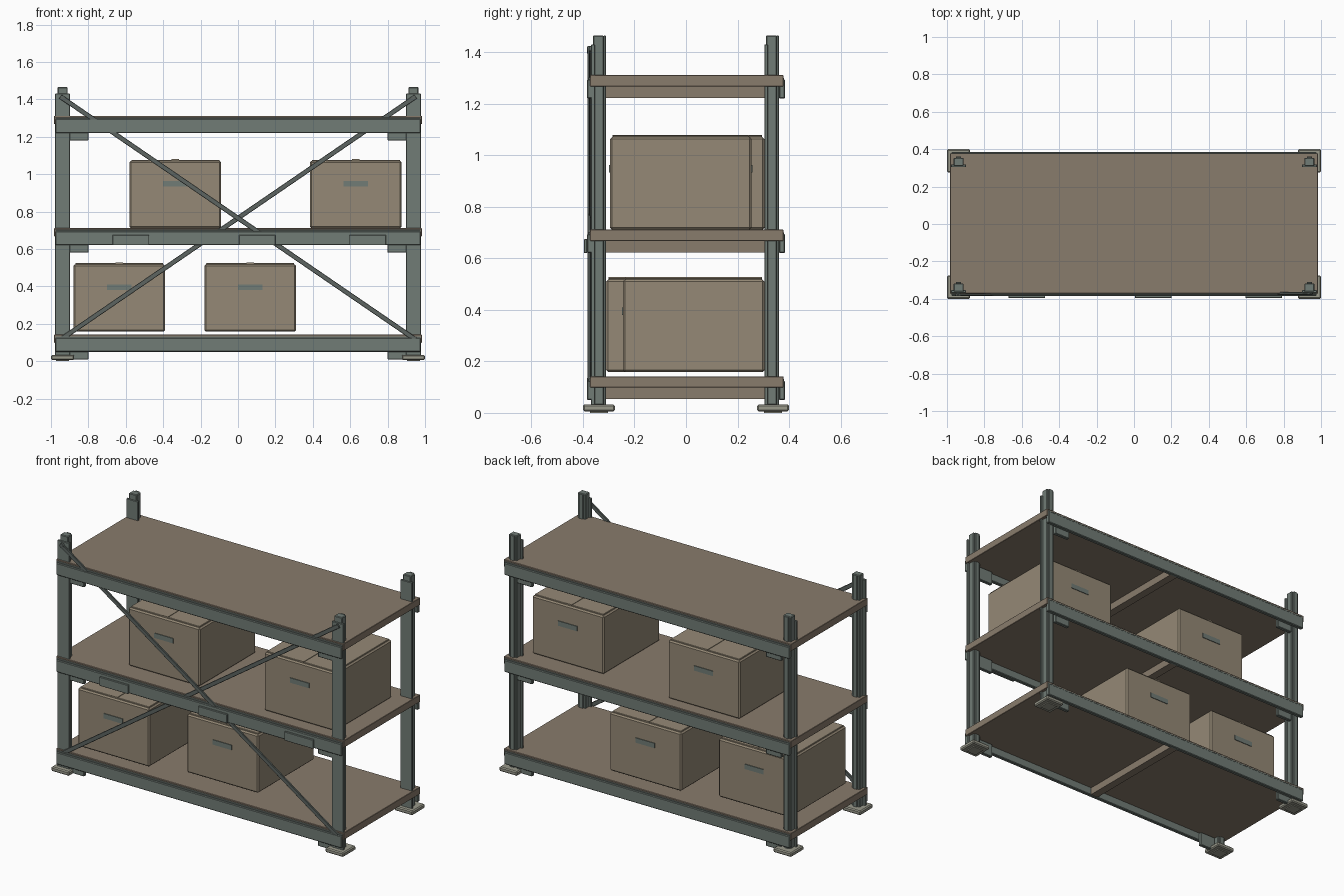
import bpy
import math

if "Cube" in bpy.data.objects:
    bpy.data.objects.remove(bpy.data.objects["Cube"])


def mat(name, rgb):
    m = bpy.data.materials.new(name)
    m.diffuse_color = (*rgb, 1)
    m.use_nodes = True
    m.node_tree.nodes["Principled BSDF"].inputs["Base Color"].default_value = m.diffuse_color
    return m


STEEL = mat("steel", (0.165, 0.20, 0.18))
DARK = mat("dark_steel", (0.11, 0.13, 0.12))
WOOD = mat("deck_board", (0.25, 0.20, 0.15))
CARD = mat("cardboard", (0.30, 0.25, 0.18))
PAD = mat("foot_plate", (0.32, 0.32, 0.26))


def box(name, x, y, z, material, bevel=0.0, rot=0.0):
    """Box from (min, max) ranges, optionally bevelled and turned about y."""
    bpy.ops.mesh.primitive_cube_add(size=1)
    o = bpy.context.object
    o.name = name
    o.scale = [r[1] - r[0] for r in (x, y, z)]
    bpy.ops.object.transform_apply(location=False, rotation=False, scale=True)
    o.location = [(r[0] + r[1]) / 2 for r in (x, y, z)]
    o.rotation_euler.y = rot
    o.data.materials.append(material)
    if bevel:
        b = o.modifiers.new("bevel", "BEVEL")
        b.width = bevel
        b.segments = 1
    return o


def span(c, half):
    return (c - half, c + half)


# Uprights: tube, wide front flange, back rib, and foot plate
for sx in (-1, 1):
    for sy, side in ((-1, "front"), (1, "back")):
        cx, cy = sx * 0.938, sy * 0.336
        box(side + "_post", span(cx, 0.027), (cy - 0.026, cy + 0.018), (0.03, 1.465), STEEL, 0.004)
        box(side + "_post_flange", span(cx, 0.04), (cy - 0.032, cy - 0.018), (0.03, 1.43), STEEL, 0.002)
        box(side + "_post_rib", span(cx, 0.014), (cy + 0.016, cy + 0.025), (0.03, 1.465), STEEL, 0.002)
        box(side + "_foot", span(sx * 0.938, 0.062), span(sy * 0.338, 0.062), (0.006, 0.033), PAD, 0.006)
        box(side + "_foot_pad", span(sx * 0.938, 0.035), span(sy * 0.338, 0.035), (0.0, 0.01), PAD)

# Shelf levels: deck, joist, front and back beams, end brackets
for base in (0.05, 0.62, 1.22):
    box("shelf_deck", (-0.983, 0.983), (-0.372, 0.378), (base + 0.048, base + 0.092), WOOD, 0.002)
    box("shelf_joist", span(0, 0.025), (-0.365, 0.365), (base + 0.003, base + 0.05), WOOD)
    for sy, side in ((-1, "front"), (1, "back")):
        def yr(a, b):
            return tuple(sorted((sy * a, sy * b)))
        box(side + "_beam", (-0.977, 0.977), yr(0.361, 0.385), (base, base + 0.075), STEEL, 0.004)
        box(side + "_beam_lip", (-0.977, 0.977), yr(0.362, 0.380), (base + 0.072, base + 0.083), STEEL, 0.002)
        for sx in (-1, 1):
            xs = tuple(sorted((sx * 0.905, sx * 0.80)))
            box(side + "_beam_bracket", xs, yr(0.34, 0.362), (base - 0.04, base + 0.045), STEEL, 0.003)

# Blank holder plates on the middle front beam
for x in (-0.573, 0.103, 0.693):
    box("beam_plate", span(x, 0.098), (-0.396, -0.384), (0.62, 0.675), STEEL, 0.002)

# Crossed front braces
drop, run = 1.30, 1.90
length, angle = math.hypot(drop, run), math.atan2(drop, run)
for s, y in ((1, -0.377), (-1, -0.370)):
    box("cross_brace", span(0, length / 2), span(y, 0.006), span(0.765, 0.0125), DARK, 0.002, s * angle)
    for e in (-1, 1):
        bpy.ops.mesh.primitive_cylinder_add(vertices=12, radius=0.013, depth=0.014,
                                            location=(e * 0.94, y, 0.765 - s * e * 0.643),
                                            rotation=(math.pi / 2, 0, 0))
        bpy.context.object.name = "brace_bolt"
        bpy.context.object.data.materials.append(DARK)


# Cartons: body, closed top flaps, seam tape and hand slots
def carton(cx, cy, z):
    box("carton", span(cx, 0.245), span(cy, 0.275), (z, z + 0.36), CARD, 0.008)
    for s in (-1, 1):
        box("carton_flap", span(cx + s * 0.119, 0.116), span(cy, 0.264), (z + 0.355, z + 0.366), CARD, 0.002)
        box("carton_handle", span(cx, 0.065), span(cy + s * 0.275, 0.004), (z + 0.222, z + 0.252), STEEL)
    box("carton_tape", span(cx, 0.02), span(cy, 0.266), (z + 0.358, z + 0.369), CARD)


for cx, cy, z in ((-0.335, 0.03, 0.711), (0.63, -0.02, 0.711), (-0.635, -0.035, 0.158), (0.065, 0.03, 0.158)):
    carton(cx, cy, z)
